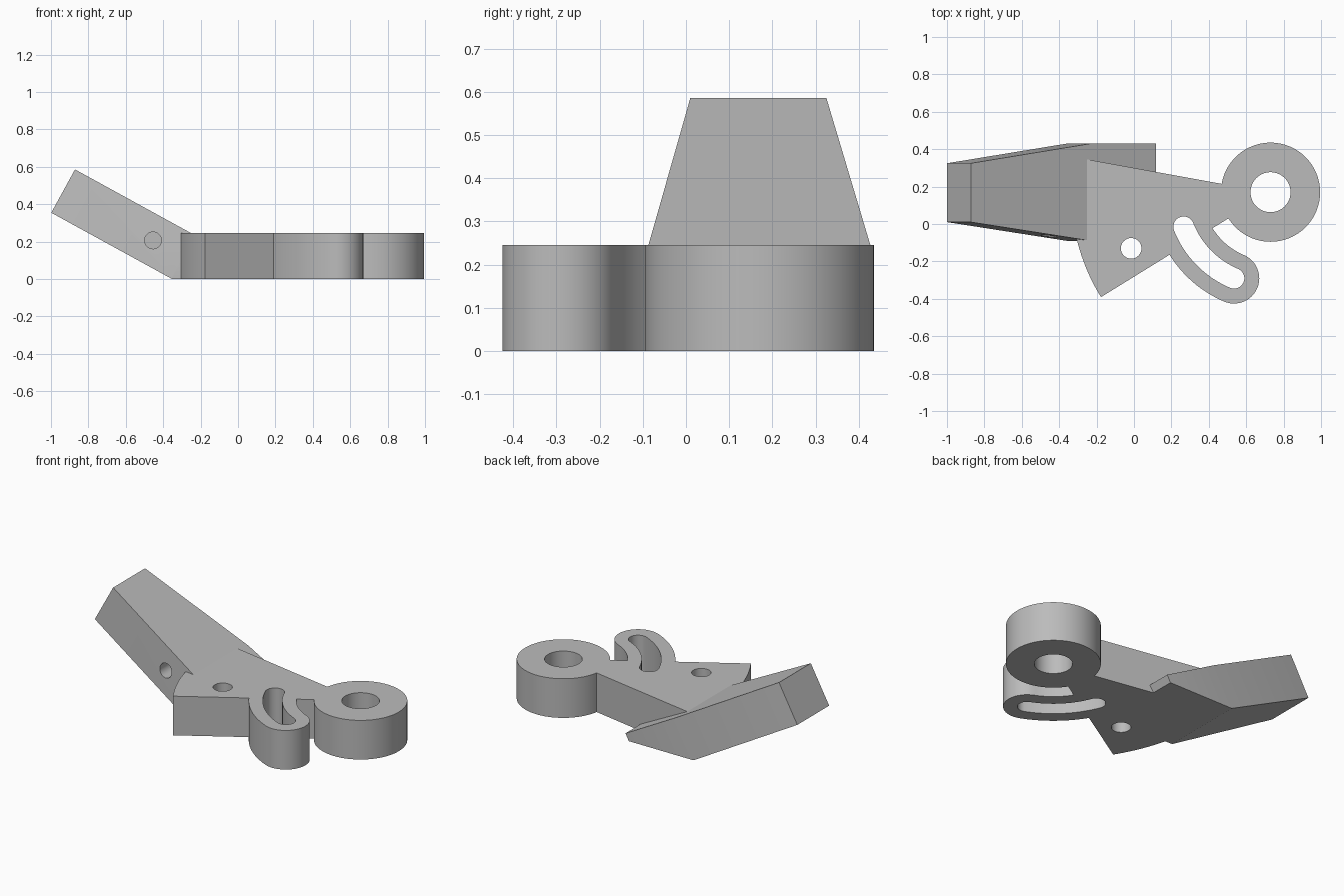
import bpy, bmesh
from math import sin, cos, pi, radians, atan2, hypot
from mathutils import Matrix

cube = bpy.data.objects.get("Cube")
if cube:
    bpy.data.objects.remove(cube, do_unlink=True)

grey = bpy.data.materials.new("plain grey")
grey.use_nodes = True
COLOR = (0.5, 0.5, 0.5, 1)
grey.diffuse_color = COLOR
grey.node_tree.nodes["Principled BSDF"].inputs["Base Color"].default_value = COLOR

THICK = 0.245            # flat plate thickness
PIVOT = (0.73, 0.17)     # ring centre, also centre of the arcs


def arc(center, r, a0, a1, n):
    return [(center[0] + r * cos(a0 + (a1 - a0) * i / n),
             center[1] + r * sin(a0 + (a1 - a0) * i / n)) for i in range(n + 1)]


def circle(center, r, n=72):
    return arc(center, r, 0, 2 * pi, n)[:-1]


def angle_to(p):
    a = atan2(p[1] - PIVOT[1], p[0] - PIVOT[0])
    return a % (2 * pi)


def prism(name, outline, z0, z1, matrix=Matrix(), clip=False):
    """Extrude a plan outline between two heights, then place it."""
    bm = bmesh.new()
    face = bm.faces.new([bm.verts.new((x, y, z0)) for x, y in outline])
    top = bmesh.ops.extrude_face_region(bm, geom=[face])["geom"]
    verts = [v for v in top if isinstance(v, bmesh.types.BMVert)]
    bmesh.ops.translate(bm, verts=verts, vec=(0, 0, z1 - z0))
    bm.transform(matrix)
    if clip:  # trim flush with the ground plane
        cut = bmesh.ops.bisect_plane(bm, geom=bm.verts[:] + bm.edges[:] + bm.faces[:],
                                     plane_co=(0, 0, 0), plane_no=(0, 0, 1), clear_inner=True)
        edges = [e for e in cut["geom_cut"] if isinstance(e, bmesh.types.BMEdge)]
        bmesh.ops.contextual_create(bm, geom=edges)
    bmesh.ops.recalc_face_normals(bm, faces=bm.faces)
    mesh = bpy.data.meshes.new(name)
    bm.to_mesh(mesh)
    bm.free()
    mesh.materials.append(grey)
    obj = bpy.data.objects.new(name, mesh)
    bpy.context.collection.objects.link(obj)
    return obj


def combine(target, other, operation):
    mod = target.modifiers.new("combine", 'BOOLEAN')
    mod.operation, mod.solver, mod.object = operation, 'EXACT', other
    bpy.context.view_layer.objects.active = target
    bpy.ops.object.modifier_apply(modifier=mod.name)
    bpy.data.objects.remove(other, do_unlink=True)


def curved_slot(half_width):
    """Round-ended band that follows an arc about the pivot."""
    r = 0.5
    a, b = angle_to((0.265, -0.015)), angle_to((0.535, -0.29))
    start = (PIVOT[0] + r * cos(a), PIVOT[1] + r * sin(a))
    end = (PIVOT[0] + r * cos(b), PIVOT[1] + r * sin(b))
    return (arc(PIVOT, r + half_width, a, b, 24)
            + arc(end, half_width, b, b + pi, 24)[1:-1]
            + arc(PIVOT, r - half_width, b, a, 24)
            + arc(start, half_width, a + pi, a + 2 * pi, 24)[1:-1])


# Flat plate with a curved outer edge
p, q = (-0.305, -0.085), (-0.175, -0.39)
edge = arc(PIVOT, hypot(p[0] - PIVOT[0], p[1] - PIVOT[1]), angle_to(p), angle_to(q), 16)
plate = edge + [(0.55, 0.058), (0.55, 0.2), (-0.25, 0.345)]
bracket = prism("lever_bracket", plate, 0, THICK)

# Pivot ring and slotted lug
combine(bracket, prism("pivot_ring", circle(PIVOT, 0.265, 96), 0, THICK), 'UNION')
combine(bracket, prism("slot_lug", curved_slot(0.135), 0, THICK), 'UNION')

# Tilted tapering bar, built lying flat and then tipped
tilt = Matrix.Translation((-0.935, 0, 0.47)) @ Matrix.Rotation(radians(28.75), 4, 'Y')
bar = [(0, 0.01), (0.73, -0.09), (1.129, -0.09), (1.129, 0.43), (0.73, 0.43), (0, 0.325)]
combine(bracket, prism("tilted_bar", bar, -0.132, 0.132, tilt, clip=True), 'UNION')

# Through holes in the plate
for name, outline in (("pivot_hole", circle(PIVOT, 0.107)),
                      ("curved_slot", curved_slot(0.055)),
                      ("small_hole", circle((-0.015, -0.13), 0.055, 48))):
    combine(bracket, prism(name, outline, -0.1, 0.6), 'DIFFERENCE')

# Bore from the bar's end that meets a hole in its front side
along = tilt @ Matrix.Translation((0, 0.168, 0)) @ Matrix.Rotation(pi / 2, 4, 'Y')
across = tilt @ Matrix.Translation((0.548, 0, 0)) @ Matrix.Rotation(pi / 2, 4, 'X')
combine(bracket, prism("end_bore", circle((0, 0), 0.053, 32), -0.1, 0.56, along), 'DIFFERENCE')
combine(bracket, prism("side_bore", circle((0, 0), 0.045, 32), -0.2, 0.2, across), 'DIFFERENCE')

# Smooth the round walls, keep the edges crisp
bpy.ops.object.select_all(action='DESELECT')
bracket.select_set(True)
bpy.context.view_layer.objects.active = bracket
bpy.ops.object.shade_smooth_by_angle(angle=radians(20))
